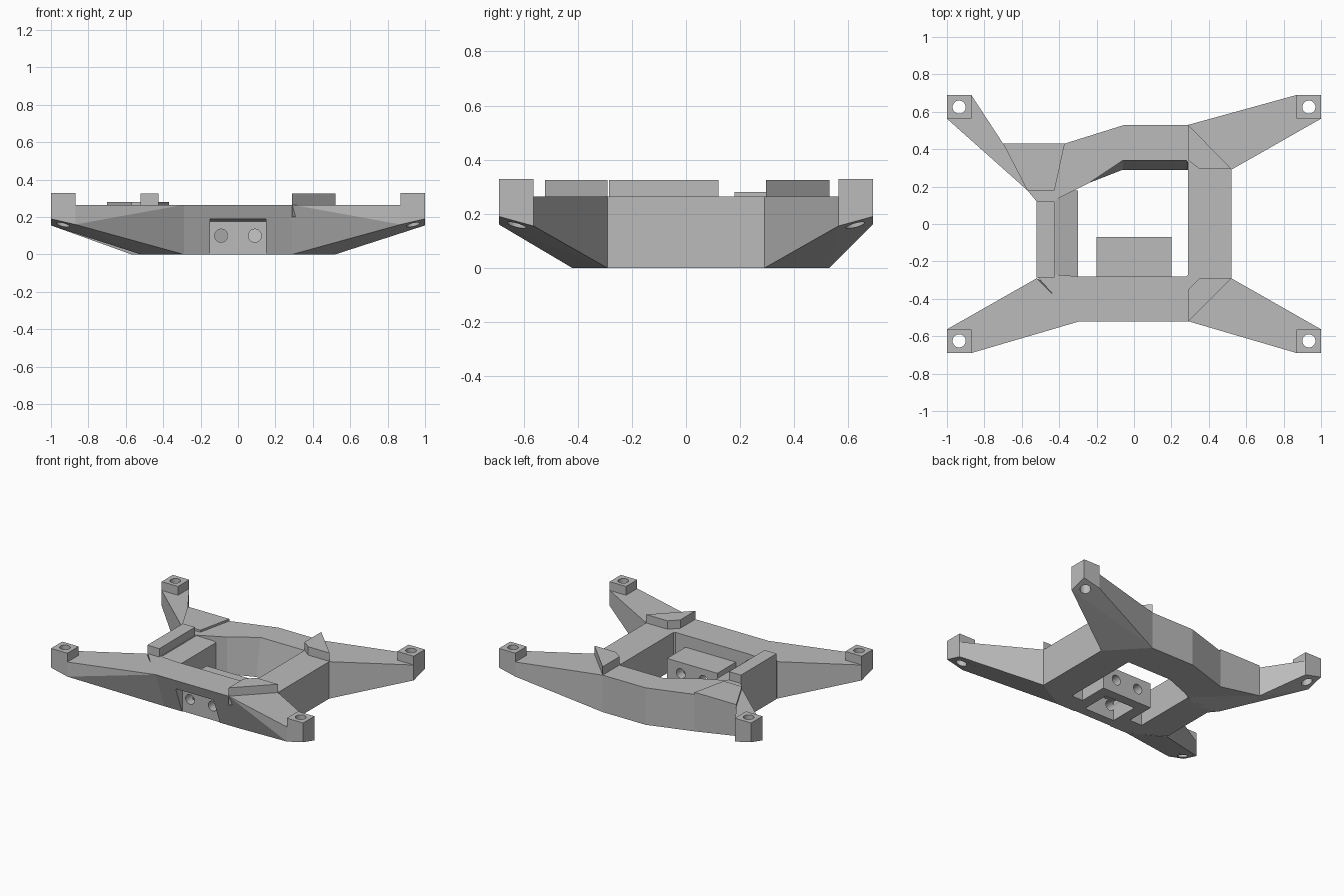
import bpy, bmesh, math
from mathutils import Vector

if "Cube" in bpy.data.objects:
    bpy.data.objects.remove(bpy.data.objects["Cube"])

grey = bpy.data.materials.new("plain_grey")
grey.diffuse_color = (0.5, 0.5, 0.5, 1)
grey.use_nodes = True
grey.node_tree.nodes["Principled BSDF"].inputs["Base Color"].default_value = grey.diffuse_color


def finish(name, bm):
    bmesh.ops.recalc_face_normals(bm, faces=bm.faces)
    me = bpy.data.meshes.new(name)
    bm.to_mesh(me)
    bm.free()
    me.materials.append(grey)
    ob = bpy.data.objects.new(name, me)
    bpy.context.collection.objects.link(ob)
    return ob


def hull(name, pts):
    bm = bmesh.new()
    vs = [bm.verts.new(p) for p in pts]
    r = bmesh.ops.convex_hull(bm, input=vs)
    bmesh.ops.delete(bm, geom=list({g for g in r["geom_interior"] + r["geom_unused"]
                                    if isinstance(g, bmesh.types.BMVert)}), context='VERTS')
    bmesh.ops.dissolve_limit(bm, angle_limit=0.01, verts=bm.verts, edges=bm.edges)
    return finish(name, bm)


def box(name, x0, x1, y0, y1, z0, z1):
    return hull(name, [(x, y, z) for x in (x0, x1) for y in (y0, y1) for z in (z0, z1)])


def plate(name, outline, z0, z1):
    return hull(name, [(x, y, z) for x, y in outline for z in (z0, z1)])


def cylinder(name, center, radius, depth, along_y=False):
    bm = bmesh.new()
    bmesh.ops.create_cone(bm, cap_ends=True, segments=32, radius1=radius, radius2=radius, depth=depth)
    if along_y:
        for v in bm.verts:
            v.co = Vector((v.co.x, v.co.z, v.co.y))
    bmesh.ops.translate(bm, verts=bm.verts, vec=center)
    return finish(name, bm)


def cut(ob, cutters):
    for c in cutters:
        m = ob.modifiers.new("cut", 'BOOLEAN')
        m.operation = 'DIFFERENCE'
        m.solver = 'EXACT'
        m.object = c
        c.hide_render = True
        c.hide_set(True)


TOP = 0.265

# Ring frame: outer top, outer bottom (y shift, z), inner top, inner bottom y shift
stations = [
    # outer x, y, bottom dy, bottom z, inner x, y, inner bottom dy
    (-.30, -.52, .10, 0, -.30, -.28, 0),
    (.29, -.52, .10, 0, .28, -.28, 0),
    (.52, -.29, 0, 0, .29, -.27, 0),
    (.52, .29, 0, 0, .29, .33, -.04),
    (.29, .53, 0, 0, .28, .34, -.05),
    (-.05, .53, 0, 0, -.06, .34, -.05),
    (-.37, .43, 0, 0, -.24, .22, 0),
    (-.70, .43, 0, .055, -.30, .19, 0),
    (-.57, .18, 0, 0, -.42, .13, 0),
    (-.52, .12, 0, 0, -.42, .10, 0),
    (-.52, -.28, 0, 0, -.42, -.27, 0),
]
bm = bmesh.new()
rings = []
for ox, oy, dy, bz, ix, iy, idy in stations:
    rings.append([bm.verts.new(p) for p in (
        (ox, oy + dy, bz), (ox, oy, TOP), (ix, iy, TOP), (ix, iy + idy, 0))])
for a, b in zip(rings, rings[1:] + rings[:1]):
    for i in range(4):
        j = (i + 1) % 4
        bm.faces.new((a[i], b[i], b[j], a[j]))
frame = finish("frame", bm)

# Sloped inner side of the left rail
hull("left_rail_slope", [(x, y, z) for y in (-.285, .18)
                         for x, z in ((-.43, 0), (-.43, TOP), (-.30, .225), (-.30, 0))])

# Motor mount box behind the front beam
mount = box("mount_box", -.2, .2, -.30, -.07, 0, .18)

# Front pocket, open underside and screw holes
pocket = hull("pocket_cutter", [(x, y, z) for x in (-.15, .15) for y, z in (
    (-.6, -.02), (-.415, -.02), (-.415, .175), (-.49, .19), (-.6, .19))])
cavity = box("cavity_cutter", -.12, .12, -.35, -.14, -.02, .14)
holes = [cylinder("screw_cutter", (x, -.3, .1), .035, .7, True) for x in (-.09, .09)]
cut(frame, [pocket, cavity] + holes)
cut(mount, [cavity] + holes)

# Arms with drilled corner blocks
for sx in (-1, 1):
    for sy in (-1, 1):
        tag = ("left" if sx < 0 else "right") + ("_front" if sy < 0 else "_back")
        if sx < 0 and sy > 0:
            root = [(-.57, .18, 0), (-.57, .18, TOP), (-.70, .43, .055), (-.70, .43, TOP)]
        else:
            yb = -.42 if sy < 0 else .53
            yt = -.52 if sy < 0 else .53
            root = [(sx * .52, sy * .29, 0), (sx * .52, sy * .29, TOP),
                    (sx * .29, yb, 0), (sx * .29, yt, TOP)]
        low = [(sx, sy * .563, .155), (sx * .87, sy * .69, .16), (sx, sy * .69, .19)]
        tip = low + [(x, y, TOP) for x, y, z in low]
        arm = hull("arm_" + tag, root + tip)
        block = hull("corner_block_" + tag, low + [(sx * .87, sy * .563, .13)] + [
            (x, y, .328) for x in (sx, sx * .87) for y in (sy * .563, sy * .69)])
        drill = cylinder("drill_cutter_" + tag, (sx * .935, sy * .625, .2), .035, .6)
        cut(arm, [drill])
        cut(block, [drill])

# Raised locating stops on top
box("left_stop", -.52, -.425, -.285, .12, .2, .325)
plate("front_right_stop", [(.29, -.52), (.52, -.29), (.35, -.29), (.29, -.35)], .2, .325)
plate("back_right_stop", [(.29, .53), (.52, .295), (.35, .295), (.29, .34)], .2, .325)
plate("back_left_pad", [(-.70, .43), (-.37, .43), (-.425, .18), (-.57, .18)], .2, .28)
